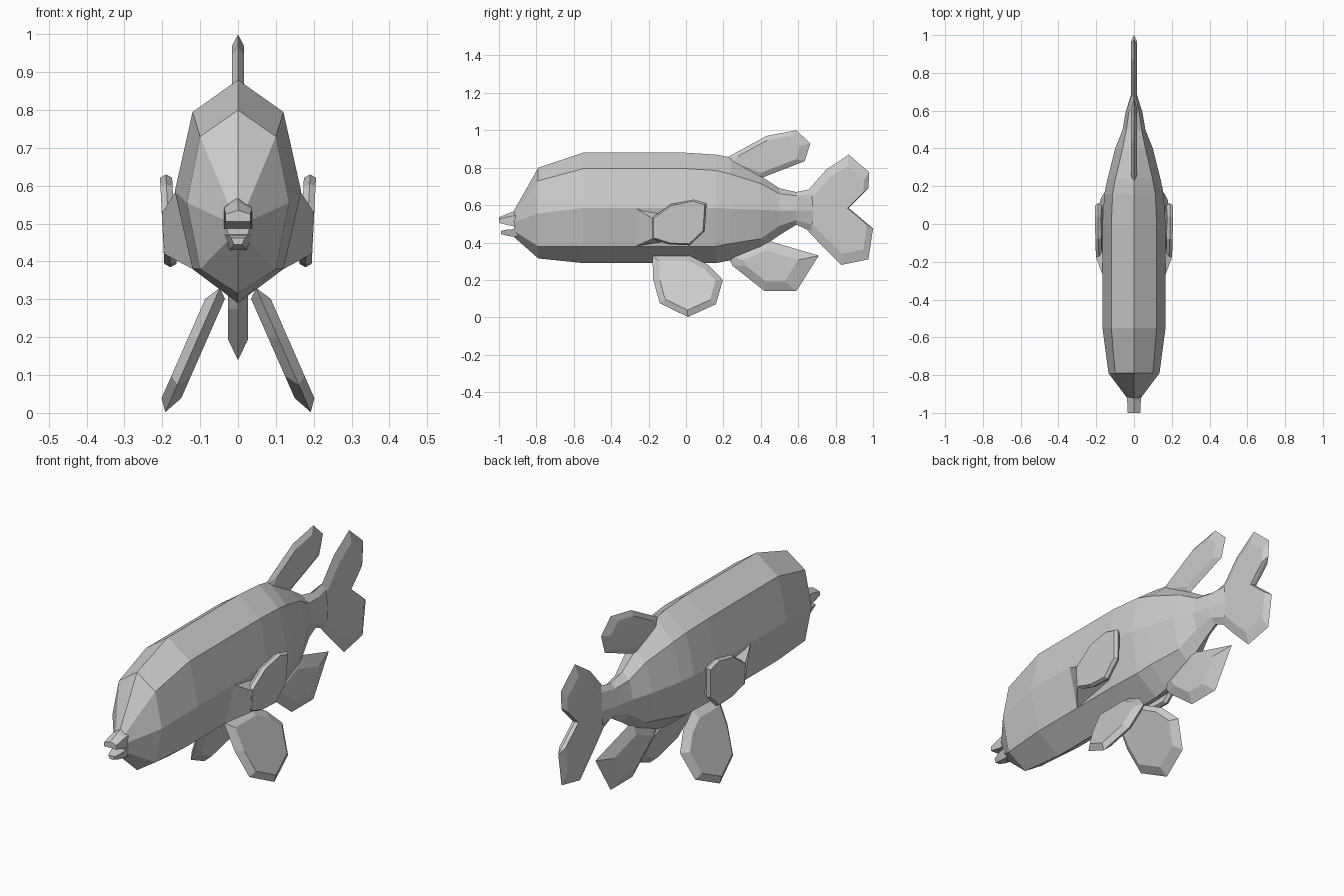
import bpy, bmesh
from mathutils import Vector


def finish(name, bm):
    bmesh.ops.recalc_face_normals(bm, faces=bm.faces)
    me = bpy.data.meshes.new(name)
    bm.to_mesh(me)
    bm.free()
    ob = bpy.data.objects.new(name, me)
    bpy.context.collection.objects.link(ob)
    return ob


def loft(name, rings):
    bm = bmesh.new()
    loops = [[bm.verts.new(p) for p in r] for r in rings]
    n = len(loops[0])
    for a, b in zip(loops, loops[1:]):
        for i in range(n):
            j = (i + 1) % n
            bm.faces.new((a[i], a[j], b[j], b[i]))
    bm.faces.new(loops[0])
    bm.faces.new(loops[-1])
    return finish(name, bm)


def fin(name, outline, half, inset=0.75, place=lambda p: p):
    """Flat fin with a bevelled rim: (y, z) outline, thickened along x."""
    cy = sum(p[0] for p in outline) / len(outline)
    cz = sum(p[1] for p in outline) / len(outline)
    small = [(cy + (y - cy) * inset, cz + (z - cz) * inset) for y, z in outline]
    rings = [[place(Vector((x, y, z))) for y, z in pts]
             for x, pts in ((-half, small), (0, outline), (half, small))]
    return loft(name, rings)


def mirror_x(ob):
    m = ob.modifiers.new("mirror", 'MIRROR')
    m.use_axis = (True, False, False)


# Body: eight-sided sections (y, top, upper, side, lower, bottom, upper width, side width, lower width)
sections = [
    (-0.92, 0.57, 0.55, 0.51, 0.46, 0.43, 0.025, 0.037, 0.022),
    (-0.79, 0.80, 0.73, 0.555, 0.38, 0.315, 0.10, 0.135, 0.10),
    (-0.55, 0.88, 0.795, 0.585, 0.38, 0.29, 0.12, 0.167, 0.12),
    (0.0, 0.88, 0.795, 0.585, 0.38, 0.29, 0.12, 0.167, 0.12),
    (0.16, 0.87, 0.785, 0.585, 0.38, 0.29, 0.113, 0.157, 0.113),
    (0.24, 0.855, 0.765, 0.58, 0.395, 0.305, 0.098, 0.14, 0.10),
    (0.40, 0.755, 0.715, 0.575, 0.42, 0.37, 0.06, 0.10, 0.065),
    (0.50, 0.69, 0.66, 0.57, 0.49, 0.44, 0.04, 0.06, 0.04),
    (0.59, 0.67, 0.65, 0.57, 0.52, 0.495, 0.028, 0.045, 0.028),
    (0.69, 0.69, 0.66, 0.57, 0.49, 0.45, 0.01, 0.014, 0.01),
]
loft("body", [[(0, y, t), (uw, y, u), (sw, y, s), (lw, y, l), (0, y, b),
               (-lw, y, l), (-sw, y, s), (-uw, y, u)]
              for y, t, u, s, l, b, uw, sw, lw in sections])

# Lips
loft("upper_lip", [[(-w, y, lo), (w, y, lo), (w, y, mid), (0, y, top), (-w, y, mid)]
                   for y, w, lo, mid, top in ((-0.90, 0.037, 0.485, 0.545, 0.575),
                                              (-0.94, 0.036, 0.49, 0.54, 0.56),
                                              (-1.0, 0.033, 0.505, 0.525, 0.535))])
loft("lower_lip", [[(-w, y, top), (w, y, top), (w * 0.6, y, lo), (-w * 0.6, y, lo)]
                   for y, w, lo, top in ((-0.90, 0.037, 0.43, 0.472),
                                         (-0.95, 0.03, 0.435, 0.47),
                                         (-0.99, 0.018, 0.445, 0.462))])

# Fins on the centre line
fin("tail_fin", [(0.64, 0.665), (0.75, 0.79), (0.87, 0.87), (0.98, 0.775), (0.975, 0.69),
                 (0.87, 0.585), (1.0, 0.475), (0.975, 0.31), (0.83, 0.28), (0.72, 0.39),
                 (0.64, 0.475)], 0.016, 0.8)
fin("dorsal_fin", [(0.19, 0.81), (0.22, 0.855), (0.43, 0.97), (0.59, 1.0), (0.665, 0.93),
                   (0.635, 0.835), (0.39, 0.74)], 0.016)
fin("anal_fin", [(0.22, 0.33), (0.25, 0.275), (0.42, 0.14), (0.59, 0.14), (0.71, 0.33),
                 (0.42, 0.415)], 0.026, 0.6)

# Splayed belly fins
mirror_x(fin("belly_fin", [(-0.18, 0.33), (-0.175, 0.2), (-0.14, 0.075), (0.01, 0.002),
                           (0.16, 0.07), (0.197, 0.2), (0.12, 0.28), (0.02, 0.33)], 0.026, 0.8,
             lambda p: Vector((p.x + 0.05 + 0.44 * (0.325 - p.z), p.y, p.z))))

# Side fins swept back from a tapered root on the flank
mirror_x(fin("side_fin", [(-0.185, 0.53), (-0.08, 0.605), (0.04, 0.63), (0.11, 0.61),
                          (0.10, 0.46), (0.02, 0.385), (-0.09, 0.39), (-0.185, 0.42)], 0.016, 0.93,
             lambda p: Vector((p.x + 0.184 + 0.05 * (p.z - 0.5), p.y, p.z))))
mirror_x(loft("side_fin_root", [
    [(0.166, -0.27, 0.583), (0.12, -0.27, 0.38), (0.11, -0.25, 0.38), (0.15, -0.25, 0.583)],
    [(0.20, -0.18, 0.53), (0.195, -0.18, 0.42), (0.12, 0.0, 0.42), (0.15, 0.0, 0.53)]]))
